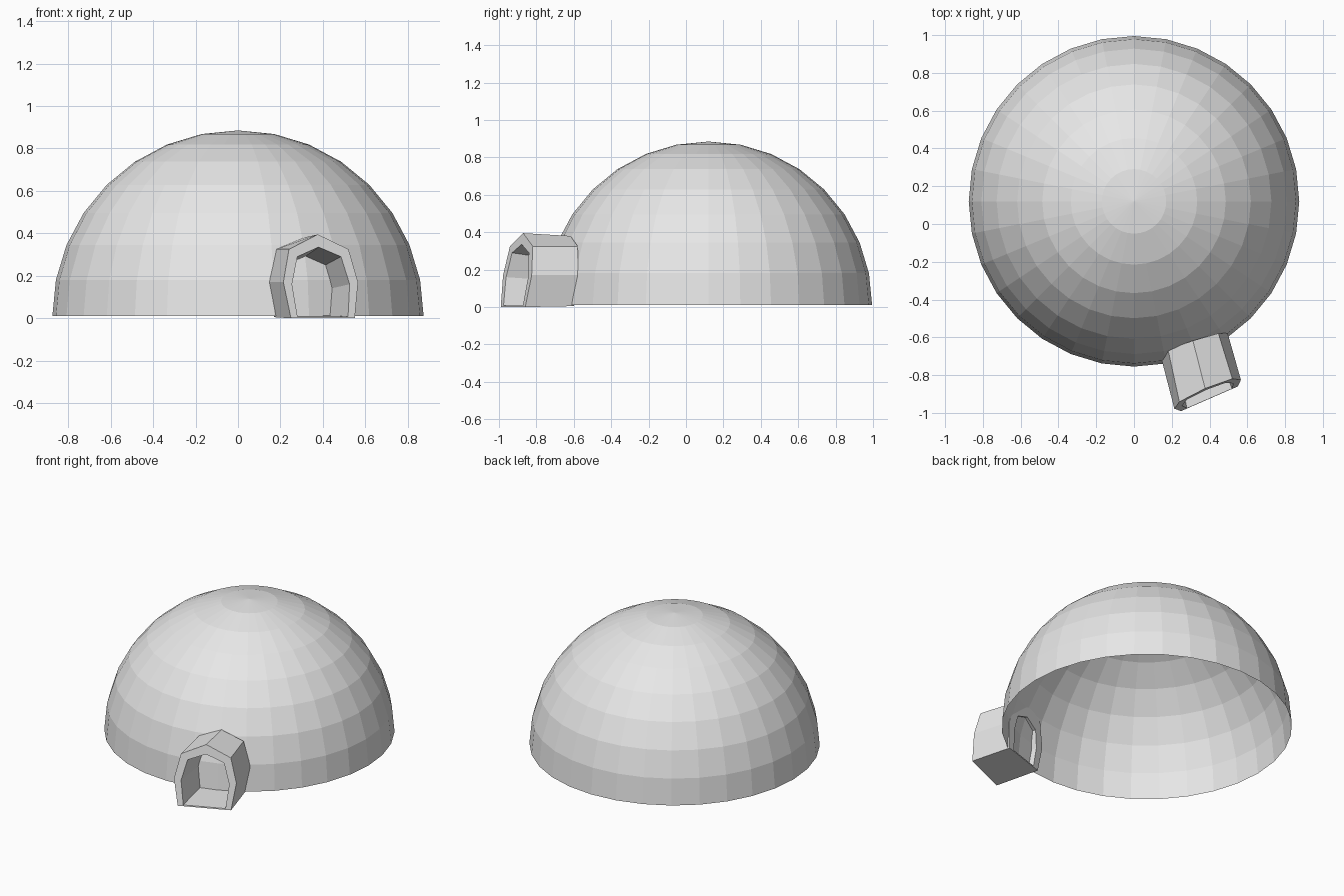
import bpy, bmesh, math
from mathutils import Vector

cube = bpy.data.objects.get("Cube")
if cube:
    bpy.data.objects.remove(cube, do_unlink=True)

grey = bpy.data.materials.new("light_grey")
grey.use_nodes = True
colour = (0.8, 0.8, 0.8, 1)
grey.diffuse_color = colour
grey.node_tree.nodes["Principled BSDF"].inputs["Base Color"].default_value = colour


def add_object(name, bm):
    mesh = bpy.data.meshes.new(name)
    bm.to_mesh(mesh)
    bm.free()
    mesh.materials.append(grey)
    obj = bpy.data.objects.new(name, mesh)
    bpy.context.collection.objects.link(obj)
    return obj


# Dome: upper half of a faceted sphere, open underneath
bm = bmesh.new()
bmesh.ops.create_uvsphere(bm, u_segments=32, v_segments=16, radius=0.875)
lower = [v for v in bm.verts if v.co.z < -0.01]
bmesh.ops.delete(bm, geom=lower, context="VERTS")
dome = add_object("dome", bm)
dome.location = (0, 0.12, 0.01)


# Entrance tunnel: four arch loops joined into a hollow, thick-walled tube
def arch_loop(bm, centre, angle, lean, half):
    """half lists (half width, height) from the floor up to the peak."""
    turn = math.radians(angle)
    across = Vector((math.cos(turn), math.sin(turn), 0))
    back = Vector((-math.sin(turn), math.cos(turn), 0))
    profile = [(-w, z) for w, z in half] + [(w, z) for w, z in reversed(half[:-1])]
    return [bm.verts.new(Vector((*centre, z)) + across * w + back * lean * z)
            for w, z in profile]


front, rear = (0.40, -0.925), (0.3225, -0.65)
bm = bmesh.new()
loops = [
    arch_loop(bm, front, 23.5, 0.15, [(0.164, 0), (0.192, 0.17), (0.153, 0.325), (0, 0.395)]),
    arch_loop(bm, front, 23.5, 0.15, [(0.13, 0.008), (0.148, 0.16), (0.112, 0.29), (0, 0.335)]),
    arch_loop(bm, rear, 18, 0.09, [(0.11, 0.012), (0.125, 0.14), (0.10, 0.25), (0, 0.29)]),
    arch_loop(bm, rear, 18, 0.09, [(0.16, 0.005), (0.187, 0.17), (0.14, 0.325), (0, 0.38)]),
]
for a, b in zip(loops, loops[1:] + loops[:1]):
    for i in range(len(a)):
        j = (i + 1) % len(a)
        bm.faces.new((a[i], a[j], b[j], b[i]))
bmesh.ops.recalc_face_normals(bm, faces=bm.faces)
add_object("entrance_tunnel", bm)
